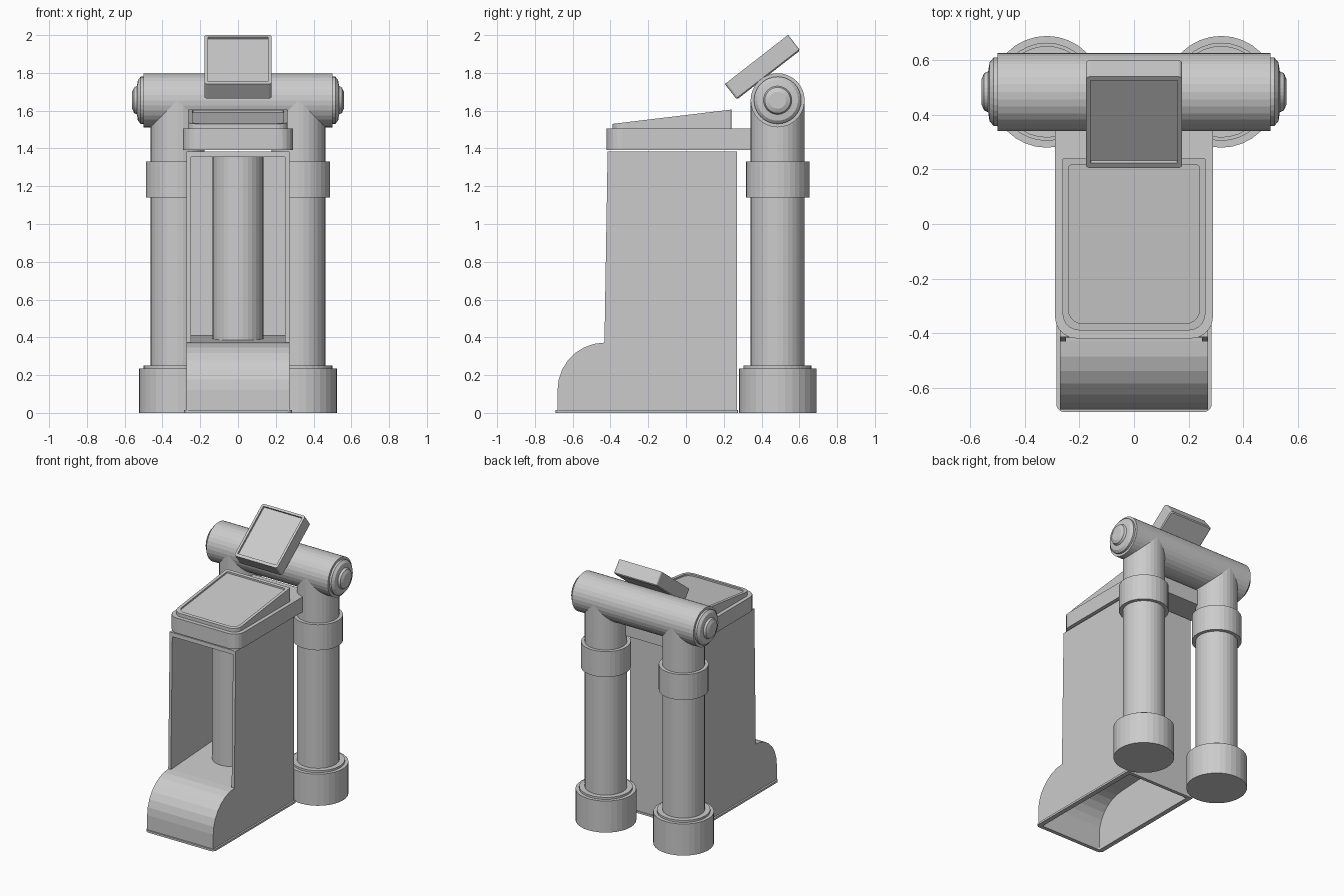
import bpy, bmesh
from math import sin, cos, pi, atan2
from mathutils import Matrix, Vector

if "Cube" in bpy.data.objects:
    bpy.data.objects.remove(bpy.data.objects["Cube"])


def loft(name, loops, caps=True, closed=False, matrix=None):
    """Skin successive loops of equal point count."""
    bm = bmesh.new()
    rows = [[bm.verts.new(p) for p in lp] for lp in loops]
    n = len(rows[0])
    pairs = list(zip(rows, rows[1:]))
    if closed:
        pairs.append((rows[-1], rows[0]))
    for a, b in pairs:
        for i in range(n):
            j = (i + 1) % n
            bm.faces.new((a[i], a[j], b[j], b[i]))
    if caps and not closed:
        bm.faces.new(rows[0][::-1])
        bm.faces.new(rows[-1])
    bmesh.ops.recalc_face_normals(bm, faces=bm.faces)
    if matrix:
        bm.transform(matrix)
    me = bpy.data.meshes.new(name)
    bm.to_mesh(me)
    bm.free()
    ob = bpy.data.objects.new(name, me)
    bpy.context.collection.objects.link(ob)
    return ob


def lathe(name, profile, matrix, n=32):
    """Profile of (radius, height) turned round local z."""
    loops = [[(r * cos(2 * pi * i / n), r * sin(2 * pi * i / n), z) for i in range(n)]
             for r, z in profile]
    return loft(name, loops, matrix=matrix)


def prism(name, yz, x0, x1):
    return loft(name, [[(x, y, z) for y, z in yz] for x in (x0, x1)])


def rrect(hx, y0, y1, rf, rb, z, n=5):
    """Rounded rectangle; rf/rb = front/back corner radius, z = function of y."""
    pts = []
    for cx, cy, r, a0 in ((hx - rb, y1 - rb, rb, 0), (-hx + rb, y1 - rb, rb, pi / 2),
                          (-hx + rf, y0 + rf, rf, pi), (hx - rf, y0 + rf, rf, 1.5 * pi)):
        for i in range(n + 1):
            a = a0 + pi / 2 * i / n
            x, y = cx + r * cos(a), cy + r * sin(a)
            pts.append((x, y, z(y)))
    return pts


def flat(z):
    return lambda y: z


COL_Y, TUBE_Z, R = 0.485, 1.655, 0.143

# Pair of rear columns with foot and collar
for side, s in (("left", -1), ("right", 1)):
    m = Matrix.Translation((s * 0.32, COL_Y, 0))
    lathe(f"column_base_{side}", [(0.205, 0), (0.205, 0.235), (0.18, 0.235), (0.18, 0.25)], m)
    lathe(f"column_{side}", [(R, 0.24), (R, TUBE_Z)], m)
    lathe(f"column_collar_{side}", [(0.168, 1.14), (0.168, 1.33)], m)

# Horizontal tube with stepped end caps
half = [(R, 0.5), (0.125, 0.5), (0.125, 0.515), (0.108, 0.53), (0.075, 0.535),
        (0.068, 0.55), (0.045, 0.56)]
profile = [(r, -z) for r, z in reversed(half)] + half
lathe("cross_tube", profile,
      Matrix.Translation((0, COL_Y, TUBE_Z)) @ Matrix.Rotation(pi / 2, 4, 'Y'))

# Cabinet: side plates, rounded toe, floor, back and ceiling
def arc(r, n=7):
    return [(-0.43 - r * cos(pi / 2 * i / n), 0.122 + r * sin(pi / 2 * i / n))
            for i in range(n + 1)]

side_profile = [(-0.68, 0)] + arc(0.25) + [(-0.432, 0.375), (-0.415, 1.385), (0.27, 1.385), (0.27, 0)]
prism("cabinet_side_left", side_profile, -0.272, -0.25)
prism("cabinet_side_right", side_profile, 0.25, 0.272)
prism("toe_cover", [(-0.68, 0)] + arc(0.25) + arc(0.232)[::-1] + [(-0.662, 0)], -0.25, 0.25)
prism("cabinet_floor", [(-0.43, 0.372), (0.25, 0.41), (0.25, 0.392), (-0.43, 0.354)], -0.25, 0.25)
prism("cabinet_back", [(0.25, 0), (0.27, 0), (0.27, 1.385), (0.25, 1.385)], -0.25, 0.25)
prism("cabinet_ceiling", [(-0.416, 1.355), (0.25, 1.355), (0.25, 1.385), (-0.415, 1.385)], -0.25, 0.25)
lathe("inner_cylinder", [(0.135, 0.375), (0.135, 1.36)], Matrix.Translation((0, -0.07, 0)))

# Thin flange round the open underside
outer = (0.285, -0.69, 0.275, 0.03, 0.005)
inner = (0.25, -0.662, 0.25, 0.01, 0.005)
loft("base_flange", [rrect(*outer, flat(0)), rrect(*outer, flat(0.015)),
                     rrect(*inner, flat(0.015)), rrect(*inner, flat(0))], closed=True)

# Counter slab reaching back to the columns
slab = (0.29, -0.42, 0.45, 0.08, 0.005)
loft("counter_slab", [rrect(*slab, flat(1.393)), rrect(*slab, flat(1.505))])

# Sloped desk with recessed top
def slope(y):
    return 1.53 + (y + 0.39) * 0.12

desk = (0.262, -0.39, 0.24, 0.06, 0.004)
tray = (0.24, -0.365, 0.216, 0.05, 0.01)
loft("sloped_desk", [rrect(*desk, flat(1.5)), rrect(*desk, slope), rrect(*tray, slope),
                     rrect(*tray, lambda y: slope(y) - 0.012)])

# Tilted display with recessed screen
scr_m = Matrix.Translation((0.0, 0.405, 1.83)) @ Matrix.Rotation(atan2(0.26, 0.335), 4, 'X')
case = (0.177, -0.212, 0.212, 0.015, 0.015)
back = (0.17, -0.205, 0.205, 0.015, 0.015)
face = (0.16, -0.19, 0.195, 0.004, 0.004)
loft("display", [rrect(*back, flat(-0.052)), rrect(*case, flat(-0.045)), rrect(*case, flat(0.052)),
                 rrect(*face, flat(0.052)), rrect(*face, flat(0.037))], matrix=scr_m)
